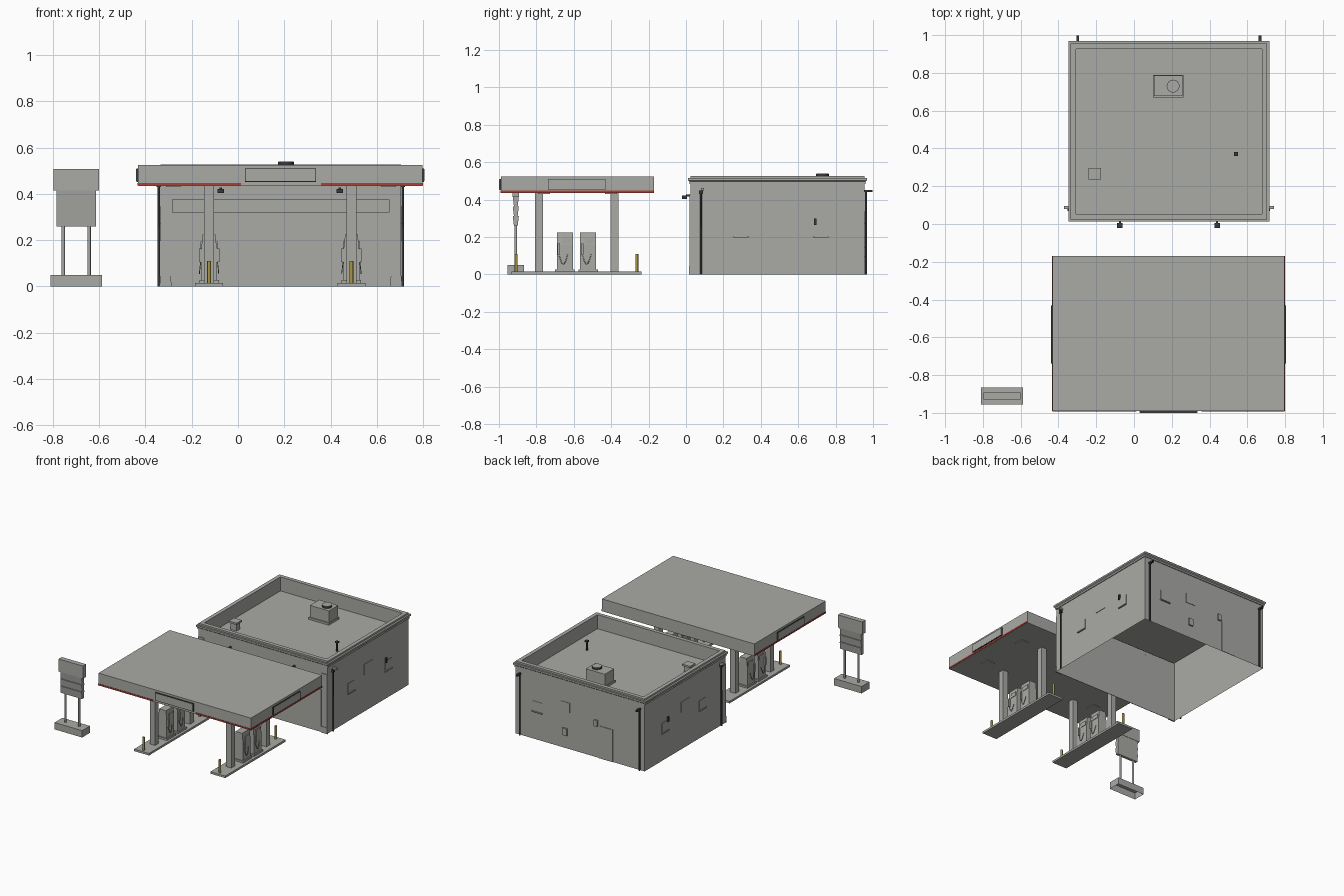
import bpy
import bmesh
import math
from mathutils import Vector

default_cube = bpy.data.objects.get("Cube")
if default_cube:
    bpy.data.objects.remove(default_cube, do_unlink=True)


def make_material(name, red, green, blue):
    material = bpy.data.materials.new(name)
    material.use_nodes = True
    material.diffuse_color = (red, green, blue, 1)
    shader = material.node_tree.nodes["Principled BSDF"]
    shader.inputs["Base Color"].default_value = (red, green, blue, 1)
    shader.inputs["Roughness"].default_value = 0.8
    return material


GREY = make_material("concrete grey", 0.4, 0.4, 0.38)
BLACK = make_material("dark metal", 0.04, 0.04, 0.04)
YELLOW = make_material("safety yellow", 0.4, 0.31, 0.06)
RED = make_material("stripe red", 0.42, 0.05, 0.04)


def finish(bm, name, material):
    bmesh.ops.recalc_face_normals(bm, faces=bm.faces)
    mesh = bpy.data.meshes.new(name)
    bm.to_mesh(mesh)
    bm.free()
    mesh.materials.append(material)
    part = bpy.data.objects.new(name, mesh)
    bpy.context.collection.objects.link(part)
    return part


def box(name, xs, ys, zs, material=GREY, taper=1.0, open_bottom=False):
    """Box between pairs of limits; taper scales the top in x."""
    bm = bmesh.new()
    bmesh.ops.create_cube(bm, size=1)
    middle_x = sum(xs) / 2
    for vert in bm.verts:
        top = vert.co.z > 0
        width = (xs[1] - xs[0]) * (taper if top else 1)
        vert.co = Vector((middle_x + vert.co.x * width,
                          ys[1] if vert.co.y > 0 else ys[0],
                          zs[1] if top else zs[0]))
    if open_bottom:
        bm.faces.ensure_lookup_table()
        lowest = min(bm.faces, key=lambda f: f.calc_center_median().z)
        bmesh.ops.delete(bm, geom=[lowest], context='FACES')
    return finish(bm, name, material)


def tube(name, x, y, zs, radius, material=GREY):
    bpy.ops.mesh.primitive_cylinder_add(vertices=16, radius=radius, depth=zs[1] - zs[0],
                                        location=(x, y, sum(zs) / 2))
    part = bpy.context.object
    part.name = name
    part.data.materials.append(material)
    bpy.ops.object.shade_smooth_by_angle()


def around(centre, half):
    return (centre - half, centre + half)


def extrude_profile(name, points, xs, material=GREY):
    """Closed side profile (y, z) swept along x."""
    bm = bmesh.new()
    face = bm.faces.new([bm.verts.new((xs[0], y, z)) for y, z in points])
    swept = bmesh.ops.extrude_face_region(bm, geom=[face])
    moved = [v for v in swept["geom"] if isinstance(v, bmesh.types.BMVert)]
    bmesh.ops.translate(bm, verts=moved, vec=(xs[1] - xs[0], 0, 0))
    return finish(bm, name, material)


# Building shell: walls, cornice, parapet and sunken roof as stacked rings
LEFT, RIGHT, FRONT, BACK, ROOF = -0.335, 0.705, 0.025, 0.955, 0.425
bm = bmesh.new()
previous = None
for outset, z in [(0, 0), (0, 0.485), (0.006, 0.485), (0.006, 0.497), (0.013, 0.503),
                  (0.013, 0.515), (0, 0.515), (0, 0.527), (-0.028, 0.527), (-0.028, ROOF)]:
    ring = [bm.verts.new(co) for co in (
        (LEFT - outset, FRONT - outset, z), (RIGHT + outset, FRONT - outset, z),
        (RIGHT + outset, BACK + outset, z), (LEFT - outset, BACK + outset, z))]
    if previous:
        for i in range(4):
            j = (i + 1) % 4
            bm.faces.new((previous[i], previous[j], ring[j], ring[i]))
    previous = ring
bm.faces.new(previous)
finish(bm, "building_shell", GREY)

# Shop front
box("shop_fascia", (-0.285, 0.655), (FRONT - 0.007, FRONT), (0.32, 0.375))
box("shop_front_panel", (-0.285, 0.655), (FRONT - 0.003, FRONT), (0, 0.31))
for x in (LEFT + 0.022, RIGHT - 0.022):
    box("shop_pier", around(x, 0.022), (FRONT - 0.006, FRONT), (0, 0.43))
    box("pier_foot", around(x, 0.026), (FRONT - 0.01, FRONT), (0, 0.045), taper=0.88)
for x in (-0.075, 0.44):
    box("front_lamp", around(x, 0.014), (-0.022, 0.006), (0.403, 0.422), BLACK)
    box("front_lamp_arm", around(x, 0.005), (0, FRONT), (0.418, 0.428), BLACK)

# Side windows, panels, lamps and downpipes
for wall, sign in ((RIGHT, 1), (LEFT, -1)):
    def out(depth):
        return tuple(sorted((wall, wall + sign * depth)))
    for y in (0.293, 0.723):
        box("side_window", out(0.003), around(y, 0.036), (0.205, 0.275))
        box("side_window_sill", out(0.009), around(y, 0.04), (0.198, 0.205))
    box("side_panel", out(0.004), around(0.49, 0.048), (0.27, 0.345))
    box("side_lamp", out(0.012), around(0.692, 0.007), (0.265, 0.3), BLACK)
    tube("side_pipe_lower", wall + sign * 0.007, 0.08, (0, 0.255), 0.006, BLACK)
    tube("side_pipe_upper", wall + sign * 0.007, 0.08, (0.255, 0.435), 0.005, BLACK)
    box("side_pipe_head", out(0.016), around(0.08, 0.01), (0.43, 0.45), BLACK)
    box("side_spout", out(0.035), around(0.087, 0.008), (0.45, 0.462))

# Back wall: windows, door, service boxes and downpipes
for x, z in ((0.53, 0.24), (0.305, 0.3)):
    box("back_window", around(x, 0.038), (BACK, BACK + 0.003), around(z, 0.036))
box("back_window_sill", around(0.53, 0.042), (BACK, BACK + 0.01), (0.197, 0.204))
box("back_door", (-0.08, 0.03), (BACK, BACK + 0.004), (0, 0.235))
box("service_box", around(0.305, 0.018), (BACK, BACK + 0.012), around(0.12, 0.026))
box("meter_box", around(0.055, 0.013), (BACK, BACK + 0.012), around(0.25, 0.022))
for x in (-0.298, 0.667):
    tube("back_pipe", x, BACK + 0.007, (0, 0.44), 0.006, BLACK)
    box("back_spout", around(x, 0.007), (BACK, 0.998), (0.44, 0.452), BLACK)

# Roof equipment
box("cooling_unit", (0.105, 0.258), (0.678, 0.785), (ROOF, 0.525))
box("cooling_unit_foot", (0.1, 0.263), (0.67, 0.79), (ROOF, 0.44))
tube("cooling_fan_ring", 0.207, 0.73, (0.525, 0.538), 0.034, BLACK)
tube("cooling_fan_cap", 0.207, 0.73, (0.538, 0.54), 0.033)
box("roof_vent", around(-0.208, 0.024), around(0.266, 0.022), (ROOF, 0.475))
box("roof_vent_cap", around(-0.208, 0.032), around(0.266, 0.03), (0.475, 0.488))
tube("vent_pipe", 0.54, 0.37, (ROOF, 0.495), 0.006, BLACK)
box("vent_pipe_cap", around(0.54, 0.011), around(0.37, 0.011), (0.487, 0.497), BLACK)

# Canopy with red stripe and sign boxes
WEST, EAST, SOUTH, NORTH, SOFFIT = -0.432, 0.797, -0.99, -0.17, 0.435
box("canopy", (WEST, EAST), (SOUTH, NORTH), (SOFFIT, 0.525))
STRIPE = (0.437, 0.448)
for xs in ((WEST, 0.012), (0.358, EAST)):
    box("front_stripe", xs, (SOUTH - 0.003, SOUTH), STRIPE, RED)
for edge, sign in ((WEST, -1), (EAST, 1)):
    def out(near, far):
        return tuple(sorted((edge + sign * near, edge + sign * far)))
    box("side_stripe", out(0, 0.003), (SOUTH, NORTH), STRIPE, RED)
    box("side_sign_case", out(0, 0.007), around(-0.585, 0.154), (0.452, 0.51), BLACK)
    box("side_sign_face", out(0.007, 0.008), around(-0.585, 0.151), (0.455, 0.507))
box("front_sign_case", (0.03, 0.337), (SOUTH - 0.008, SOUTH), (0.452, 0.51), BLACK)
box("front_sign_face", (0.033, 0.334), (SOUTH - 0.01, SOUTH - 0.008), (0.455, 0.507))
for x in (-0.28, 0.65):
    for y in (-0.76, -0.4):
        box("canopy_light", around(x, 0.032), around(y, 0.032), (SOFFIT - 0.005, SOFFIT))

# Pump islands
for x in (-0.125, 0.49):
    box("island", around(x, 0.06), (-0.932, -0.238), (0, 0.015))
    for y in (-0.786, -0.382):
        box("canopy_column", around(x, 0.021), around(y, 0.021), (0.015, SOFFIT))
    for y in (-0.908, -0.263):
        tube("bollard", x, y, (0.015, 0.11), 0.008, YELLOW)
    for y in (-0.648, -0.523):
        box("pump_foot", around(x, 0.042), around(y, 0.052), (0.015, 0.028))
        box("pump_body", around(x, 0.034), around(y, 0.043), (0.028, 0.16))
        box("pump_head", around(x, 0.034), around(y, 0.043), (0.16, 0.225), taper=0.8)
        for sign in (-1, 1):
            face = x + sign * 0.034
            box("pump_screen", around(face, 0.003), around(y + 0.008, 0.025), (0.165, 0.195))
            box("pump_nozzle", around(face + sign * 0.005, 0.005),
                around(y - 0.032, 0.006), (0.105, 0.165))
            # Hanging hose
            curve = bpy.data.curves.new("pump_hose", 'CURVE')
            curve.dimensions = '3D'
            curve.bevel_depth = 0.002
            curve.bevel_resolution = 1
            spline = curve.splines.new('POLY')
            spline.points.add(8)
            for i, point in enumerate(spline.points):
                bend = math.sin(math.pi * i / 8)
                point.co = (face + sign * (0.002 + 0.006 * bend),
                            y - 0.032 + 0.006 * i, 0.11 - 0.055 * bend, 1)
            curve.materials.append(GREY)
            bpy.context.collection.objects.link(bpy.data.objects.new("pump_hose", curve))

# Roadside price sign
SIGN_X, SIGN_Y = -0.699, -0.91
box("sign_base", around(SIGN_X, 0.111), around(SIGN_Y, 0.045), (0, 0.05), open_bottom=True)
for x in around(SIGN_X, 0.056):
    tube("sign_post", x, SIGN_Y, (0.05, 0.27), 0.007)
for i in range(3):
    low = 0.26 + 0.052 * i
    extrude_profile("price_panel", [(SIGN_Y - 0.01, low), (SIGN_Y + 0.01, low),
                                    (SIGN_Y + 0.016, low + 0.052),
                                    (SIGN_Y - 0.016, low + 0.052)],
                    around(SIGN_X, 0.086))
box("sign_header", around(SIGN_X, 0.098), around(SIGN_Y, 0.018), (0.415, 0.507))
